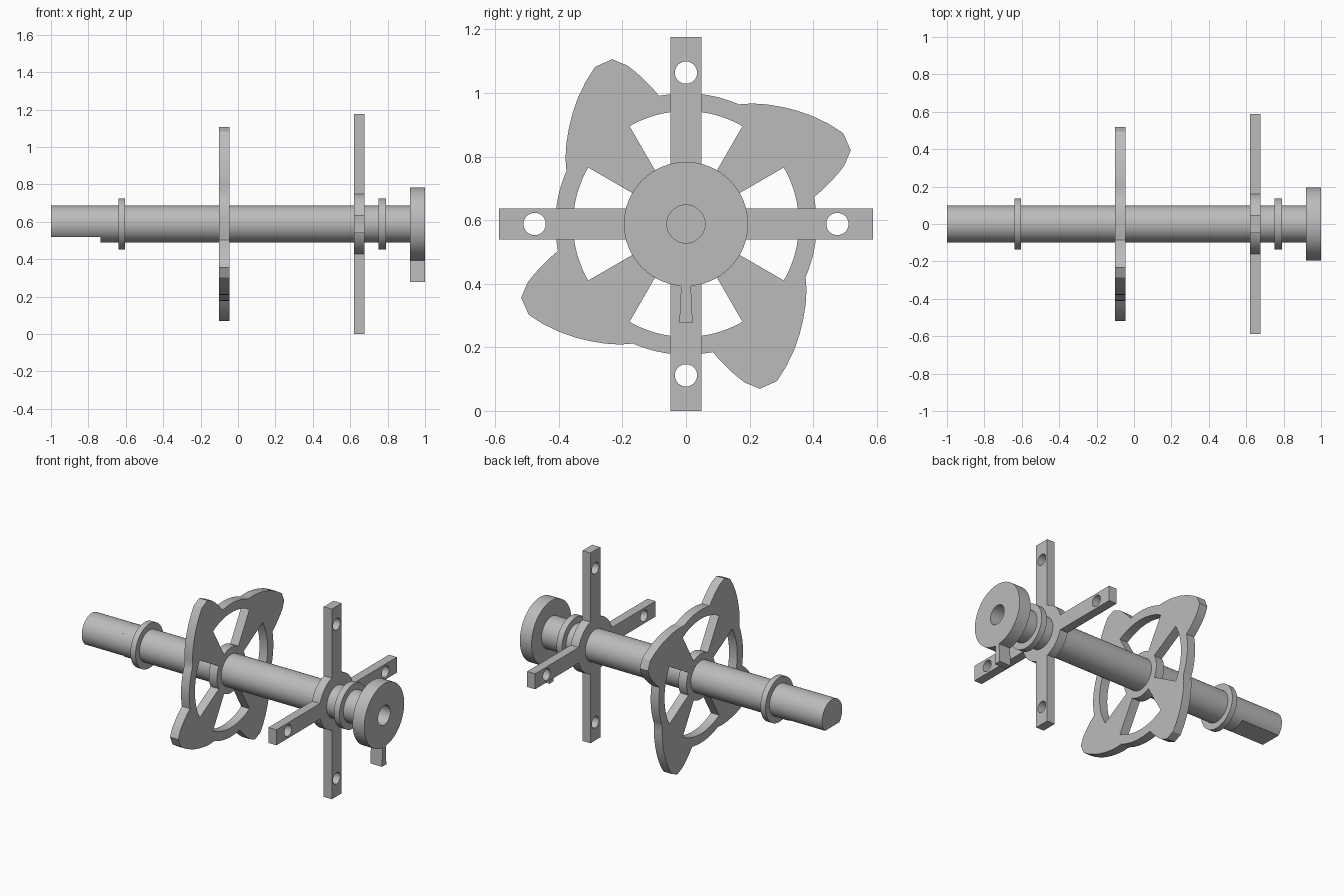
import bpy, bmesh
from math import sin, cos, radians, degrees, atan2, asin, sqrt

if "Cube" in bpy.data.objects:
    bpy.data.objects.remove(bpy.data.objects["Cube"])

AXIS_Z = 0.588     # height of the shaft axis
SHAFT_R = 0.098

grey = bpy.data.materials.new("steel_grey")
grey.diffuse_color = (0.5, 0.5, 0.5, 1)
grey.use_nodes = True
grey.node_tree.nodes["Principled BSDF"].inputs["Base Color"].default_value = grey.diffuse_color


def arc(r, a0=0, a1=360, n=64, cy=0, cz=0):
    """Points on an arc; a full circle leaves out the repeated end point."""
    count = n if a1 - a0 == 360 else n + 1
    step = radians(a1 - a0) / n
    return [(cy + r * cos(radians(a0) + i * step),
             cz + r * sin(radians(a0) + i * step)) for i in range(count)]


def quarter_turn(points, k):
    for _ in range(k % 4):
        points = [(-z, y) for y, z in points]
    return points


def plate(name, x0, x1, outline, holes=()):
    """Extrude a profile (y, z about the axis) with holes from x0 to x1."""
    bm = bmesh.new()
    edges = []
    for loop in [outline, *holes]:
        vs = [bm.verts.new((x0, y, AXIS_Z + z)) for y, z in loop]
        edges += [bm.edges.new((vs[i - 1], vs[i])) for i in range(len(vs))]
    if holes:
        bmesh.ops.triangle_fill(bm, edges=edges, use_beauty=True)
    else:
        bm.faces.new(vs)
    ext = bmesh.ops.extrude_face_region(bm, geom=bm.faces[:], use_keep_orig=True)
    top = [g for g in ext["geom"] if isinstance(g, bmesh.types.BMVert)]
    bmesh.ops.translate(bm, verts=top, vec=(x1 - x0, 0, 0))
    bmesh.ops.recalc_face_normals(bm, faces=bm.faces[:])
    mesh = bpy.data.meshes.new(name)
    bm.to_mesh(mesh)
    bm.free()
    mesh.materials.append(grey)
    ob = bpy.data.objects.new(name, mesh)
    bpy.context.collection.objects.link(ob)
    bpy.ops.object.select_all(action='DESELECT')
    ob.select_set(True)
    bpy.context.view_layer.objects.active = ob
    bpy.ops.object.shade_smooth_by_angle(angle=radians(30))
    return ob


# Shaft, with a flat cut under its left end
plate("shaft", -0.735, 0.92, arc(SHAFT_R))
flat = degrees(asin(0.07 / SHAFT_R))
plate("shaft_flat_end", -1.0, -0.735, arc(SHAFT_R, -flat, 180 + flat))

# Collars
plate("left_collar", -0.64, -0.605, arc(0.137))
plate("right_collar", 0.752, 0.79, arc(0.137))

# End disc with a blind bore and a flared tab below
plate("end_disc", 0.92, 1.0, arc(0.195), [arc(0.06, n=48)])
plate("disc_tab", 0.92, 1.0,
      [(-0.015, -0.19), (-0.021, -0.311), (0.021, -0.311), (0.015, -0.19)])

# Four-armed cross with a round hub and a hole in each arm
W, LENGTH, HUB = 0.048, 0.588, 0.168
side = degrees(asin(W / HUB))
arm = [(LENGTH, -W), (LENGTH, W)] + arc(HUB, side, 90 - side, 14)
cross, arm_holes = [], []
for k in range(4):
    cross += quarter_turn(arm, k)
    arm_holes.append(quarter_turn(arc(0.035, n=32, cy=0.476), k))
plate("cross_arms", 0.62, 0.675, cross, arm_holes)

# Cam wheel: four swept lobes on a rim, with four windows
lobe = [(0.403, 0.085), (0.43, 0.108), (0.453, 0.131), (0.477, 0.157),
        (0.498, 0.184), (0.518, 0.232), (0.494, 0.286), (0.448, 0.315),
        (0.396, 0.34), (0.35, 0.356), (0.302, 0.368), (0.255, 0.376),
        (0.207, 0.379), (0.167, 0.376)]
start = degrees(atan2(lobe[-1][1], lobe[-1][0]))
end = 90 + degrees(atan2(lobe[0][1], lobe[0][0]))
sector = lobe + arc(0.411, start, end, 12)[1:-1]
window = arc(0.355, -30, 30, 20) + arc(0.14, -30, 30, 12)[::-1]
outline, windows = [], []
for k in range(4):
    outline += quarter_turn(sector, k)
    windows.append(quarter_turn(window, k))
plate("cam_wheel", -0.102, -0.046, outline, windows)
